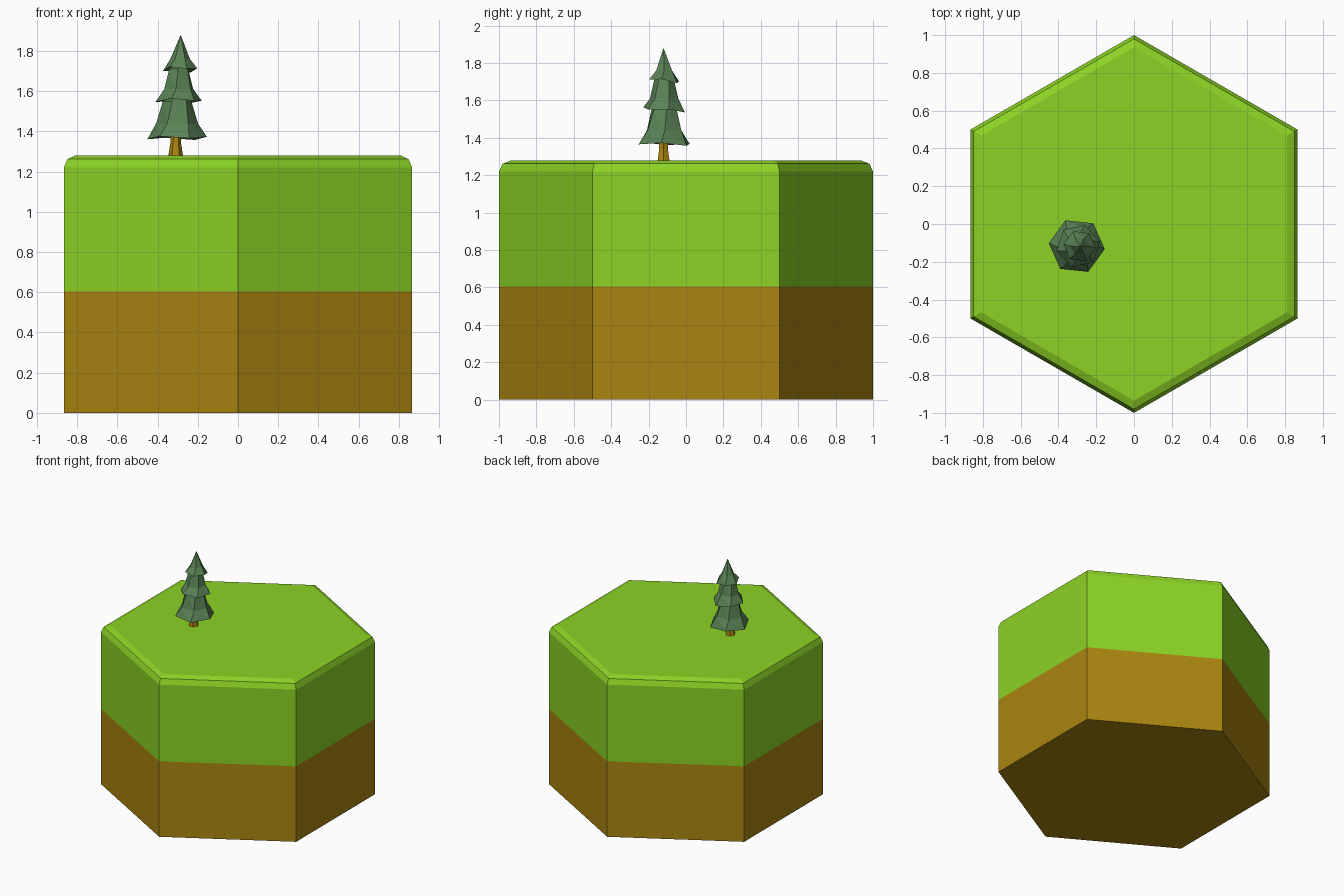
import bpy, bmesh, math

if "Cube" in bpy.data.objects:
    bpy.data.objects.remove(bpy.data.objects["Cube"])


def material(name, rgb):
    m = bpy.data.materials.new(name)
    m.diffuse_color = (*rgb, 1.0)
    m.use_nodes = True
    m.node_tree.nodes["Principled BSDF"].inputs["Base Color"].default_value = m.diffuse_color
    return m


grass = material("grass green", (0.262, 0.65, 0.018))
earth = material("earth brown", (0.40, 0.231, 0.005))
needles = material("pine green", (0.102, 0.225, 0.092))


def ring(bm, cx, cy, r, z, turn=0, tilt=0.0, wobble=0.0):
    """Six-sided ring; tilt lowers the back (+y) side, wobble makes it uneven."""
    out = []
    for i in range(6):
        a = math.radians(60 * i + turn)
        dx, dy = r * math.cos(a), r * math.sin(a)
        out.append(bm.verts.new((cx + dx, cy + dy, z - tilt * dy + wobble * math.cos(3 * a))))
    return out


def skin(bm, rings):
    for lo, hi in zip(rings, rings[1:]):
        for i in range(6):
            j = (i + 1) % 6
            bm.faces.new((lo[i], lo[j], hi[j], hi[i]))


def finish(bm, name, mats):
    bmesh.ops.recalc_face_normals(bm, faces=bm.faces[:])
    me = bpy.data.meshes.new(name)
    bm.to_mesh(me)
    bm.free()
    for m in mats:
        me.materials.append(m)
    ob = bpy.data.objects.new(name, me)
    bpy.context.collection.objects.link(ob)
    return ob


# Hexagonal ground block with a rounded top rim, coloured by height
bm = bmesh.new()
rings = [ring(bm, 0, 0, r, z, 30) for r, z in
         [(1, 0), (1, 0.605), (1, 1.22), (0.98, 1.262), (0.935, 1.28)]]
skin(bm, rings)
bm.faces.new(rings[0][::-1])
bm.faces.new(rings[-1])
for f in bm.faces:
    f.material_index = 1 if f.calc_center_median().z < 0.6 else 0
finish(bm, "ground_block", [grass, earth])

# Tree trunk
bm = bmesh.new()
rings = [ring(bm, x, -0.12, r, z) for x, r, z in
         [(-0.31, 0.037, 1.275), (-0.31, 0.027, 1.34), (-0.305, 0.025, 1.42)]]
skin(bm, rings)
bm.faces.new(rings[0][::-1])
bm.faces.new(rings[-1])
finish(bm, "tree_trunk", [earth])

# Tree foliage: three flared tiers of (centre x, turn, tilt, [(radius, z) ...], tip z)
tiers = [
    ("lower_foliage", -0.303, -6, 0.03, [(0.149, 1.367), (0.104, 1.44), (0.072, 1.55)], 1.60),
    ("middle_foliage", -0.295, 12, 0.08, [(0.117, 1.55), (0.077, 1.61), (0.053, 1.71)], 1.75),
    ("top_foliage", -0.288, -8, 0.13, [(0.086, 1.707), (0.049, 1.76)], 1.88),
]
for name, cx, turn, tilt, profile, tip_z in tiers:
    bm = bmesh.new()
    rings = [ring(bm, cx, -0.117, r, z, turn + 8 * k, tilt * (k == 0), 0.006 * (k == 0))
             for k, (r, z) in enumerate(profile)]
    skin(bm, rings)
    tip = bm.verts.new((-0.285, -0.12, tip_z))
    under = bm.verts.new((cx, -0.117, profile[0][1] + 0.02))
    for i in range(6):
        j = (i + 1) % 6
        bm.faces.new((rings[-1][i], rings[-1][j], tip))
        bm.faces.new((rings[0][j], rings[0][i], under))
    # split the skewed side panels into flat facets
    bmesh.ops.triangulate(bm, faces=bm.faces[:])
    finish(bm, name, [needles])
